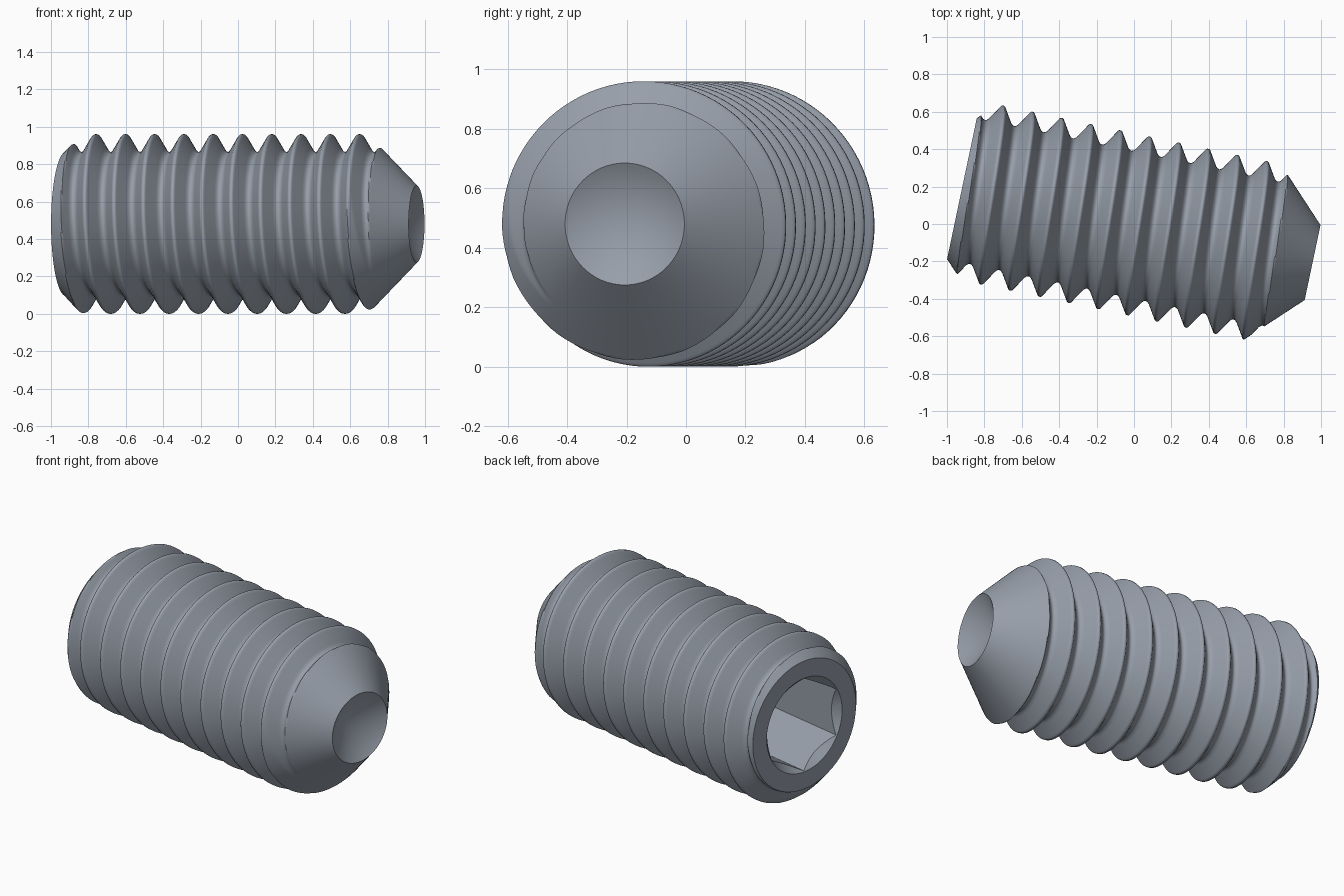
import bpy, bmesh, math

if "Cube" in bpy.data.objects:
    bpy.data.objects.remove(bpy.data.objects["Cube"], do_unlink=True)

SEGS = 96            # sides around the axis
LENGTH = 1.916
PITCH = 0.16
STEP = PITCH / 32
ROOT = 0.385         # thread root and flat end radius
CUP = 0.205          # cup rim radius
FLAT = 0.24          # half the socket width across flats
CORNER = FLAT / math.cos(math.pi / 6)
SOCKET_DEPTH = 0.5

# Half of one thread tooth: distance from crest, radius
TOOTH = [(0, 0.48), (0.005, 0.48), (0.01, 0.476), (0.06, 0.397),
         (0.07, 0.388), (0.08, ROOT)]


def thread_radius(offset):
    d = abs((offset + PITCH / 2) % PITCH - PITCH / 2)
    for (a, ra), (b, rb) in zip(TOOTH, TOOTH[1:]):
        if d <= b:
            return ra + (rb - ra) * (d - a) / (b - a)
    return ROOT


def body_radius(s, offset):
    # Thread trimmed by the chamfered socket end and the conical point
    return min(thread_radius(offset), ROOT + s, CUP + LENGTH - s)


def hex_radius(angle):
    # Hexagon with corners straight up and down
    a = angle % (math.pi / 3)
    return FLAT / math.cos(min(a, math.pi / 3 - a))


bm = bmesh.new()


def point(s, r, angle):
    return bm.verts.new((s, r * math.cos(angle), r * math.sin(angle)))


def ring(place):
    # place(angle) gives the distance along the axis and the radius
    angles = [2 * math.pi * j / SEGS for j in range(SEGS + 1)]
    return [point(*place(a), a) for a in angles]


def bridge(a, b):
    for j in range(SEGS):
        bm.faces.new((a[j], a[j + 1], b[j + 1], b[j]))


def cone_tip(a, s):
    tip = bm.verts.new((s, 0, 0))
    for j in range(SEGS):
        bm.faces.new((a[j], a[j + 1], tip))


# Threaded body: rows follow the helix and stop at the two end planes
first_crest = 0.125
start = first_crest - 2 * PITCH
rows = math.ceil((LENGTH - start) / STEP) + 1
previous = None
for k in range(rows):
    def helix(angle, k=k):
        s = start + k * STEP + PITCH * angle / (2 * math.pi)
        s = min(max(s, 0), LENGTH)
        return s, body_radius(s, s - first_crest - PITCH * angle / (2 * math.pi))
    row = ring(helix)
    if previous:
        bridge(previous, row)
    previous = row

# Socket end: flat face, countersink, hexagonal walls, drilled bottom
socket = [ring(lambda a: (0, ROOT)),
          ring(lambda a: (0, CORNER + 0.004)),
          ring(lambda a: (CORNER + 0.004 - hex_radius(a), hex_radius(a))),
          ring(lambda a: (SOCKET_DEPTH, hex_radius(a)))]
for outer, inner in zip(socket, socket[1:]):
    bridge(outer, inner)
cone_tip(socket[-1], SOCKET_DEPTH + 0.1)

# Cup point: conical hollow in the tip
cone_tip(ring(lambda a: (LENGTH, CUP)), LENGTH - 0.12)

# Weld the parts into one closed skin
bmesh.ops.remove_doubles(bm, verts=bm.verts, dist=0.00005)
bmesh.ops.recalc_face_normals(bm, faces=bm.faces)
mesh = bpy.data.meshes.new("set_screw")
bm.to_mesh(mesh)
bm.free()

# Steel material
steel = bpy.data.materials.new("steel_grey")
steel.use_nodes = True
colour = (0.31, 0.345, 0.40, 1)
steel.diffuse_color = colour
steel.node_tree.nodes["Principled BSDF"].inputs["Base Color"].default_value = colour
mesh.materials.append(steel)

# Lay the screw down, turned slightly about the vertical
screw = bpy.data.objects.new("set_screw", mesh)
bpy.context.collection.objects.link(screw)
screw.location = (-0.92, 0.189, 0.48)
screw.rotation_euler = (0, 0, math.radians(-11.9))
bpy.ops.object.select_all(action='DESELECT')
screw.select_set(True)
bpy.context.view_layer.objects.active = screw
bpy.ops.object.shade_smooth_by_angle(angle=math.radians(40))
